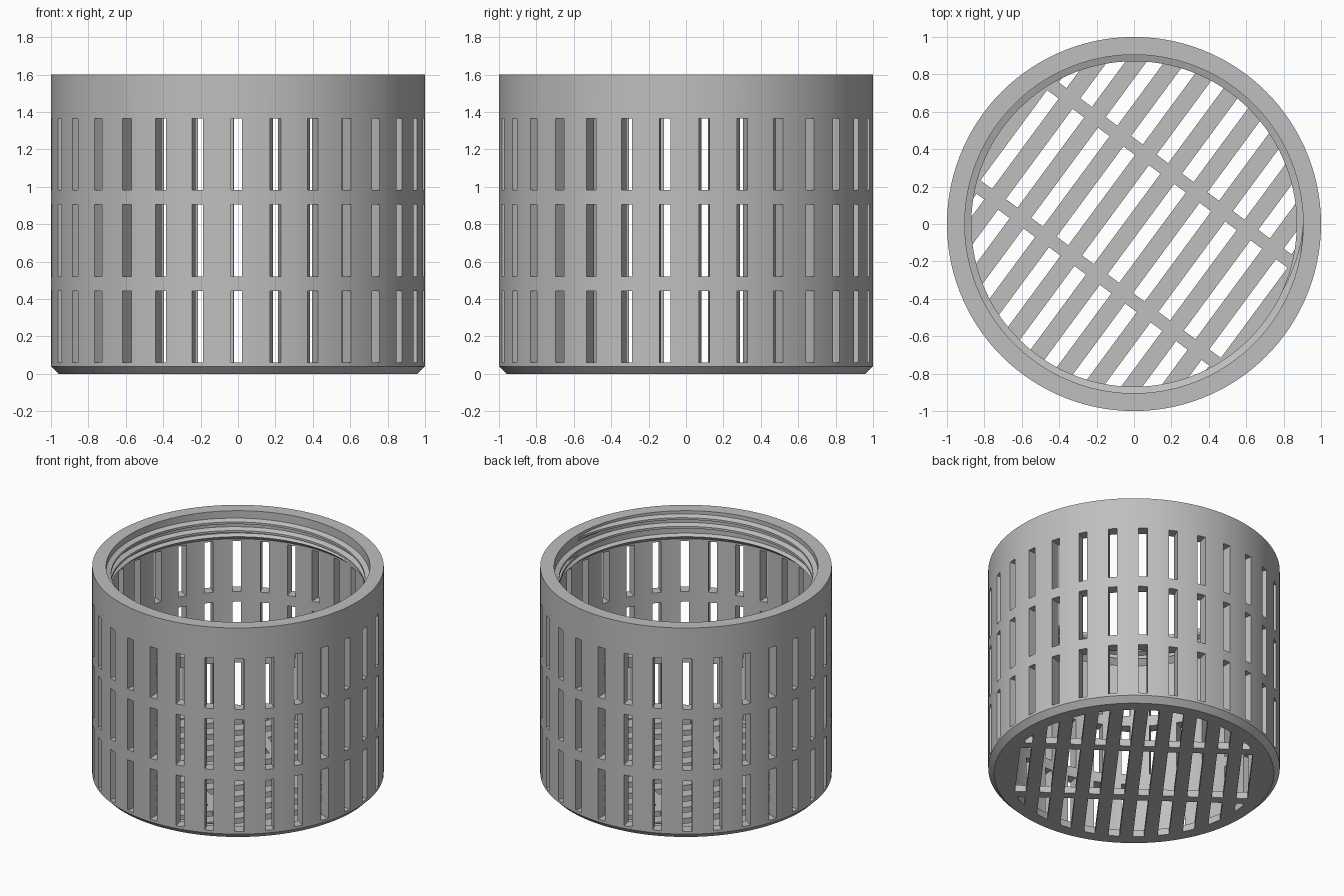
import bpy, bmesh
from math import sin, cos, pi, radians, sqrt
from mathutils import Matrix, Vector

old = bpy.data.objects.get("Cube")
if old:
    bpy.data.objects.remove(old, do_unlink=True)

grey = bpy.data.materials.new("plain_grey")
grey.use_nodes = True
colour = (0.52, 0.52, 0.52, 1)
grey.diffuse_color = colour
grey.node_tree.nodes["Principled BSDF"].inputs["Base Color"].default_value = colour

SEGMENTS = 120
TWIST = radians(-0.45)      # small turn of the whole slot pattern
WALL_INNER, THREAD_ROOT, THREAD_CREST = 0.92, 0.905, 0.87
FLOOR_TOP = 0.05


def make_object(name, bm):
    bmesh.ops.recalc_face_normals(bm, faces=bm.faces[:])
    mesh = bpy.data.meshes.new(name)
    bm.to_mesh(mesh)
    bm.free()
    mesh.materials.append(grey)
    obj = bpy.data.objects.new(name, mesh)
    bpy.context.collection.objects.link(obj)
    return obj


def select_only(obj):
    bpy.ops.object.select_all(action='DESELECT')
    obj.select_set(True)
    bpy.context.view_layer.objects.active = obj


def bridge(bm, a, b):
    n = len(a)
    for i in range(n):
        bm.faces.new((a[i], a[(i + 1) % n], b[(i + 1) % n], b[i]))


def lathe(name, profile):
    bm = bmesh.new()
    rings = [[bm.verts.new((r * cos(2 * pi * i / SEGMENTS), r * sin(2 * pi * i / SEGMENTS), z))
              for i in range(SEGMENTS)] for r, z in profile]
    for a, b in zip(rings, rings[1:]):
        bridge(bm, a, b)
    bm.faces.new(rings[0])
    bm.faces.new(rings[-1])
    return make_object(name, bm)


def prism(bm, outline, low, high):
    bottom = [bm.verts.new((x, y, low)) for x, y in outline]
    top = [bm.verts.new((x, y, high)) for x, y in outline]
    bridge(bm, bottom, top)
    bm.faces.new(bottom)
    bm.faces.new(top)


def cut(target, cutter):
    cutter.hide_render = True
    mod = target.modifiers.new("slots", 'BOOLEAN')
    mod.operation = 'DIFFERENCE'
    mod.solver = 'EXACT'
    mod.object = cutter
    select_only(target)
    bpy.ops.object.modifier_apply(modifier=mod.name)
    bpy.data.objects.remove(cutter, do_unlink=True)


# Basket body: floor, wall, lip under the thread, rim and bottom chamfer
body = lathe("basket_body", [
    (WALL_INNER, FLOOR_TOP), (WALL_INNER, 1.38), (0.88, 1.415), (THREAD_ROOT, 1.43),
    (THREAD_ROOT, 1.6), (1, 1.6), (1, 0.04), (0.96, 0)])

# Three rows of upright slots around the wall
bm = bmesh.new()
for low, high in ((0.06, 0.443), (0.521, 0.904), (0.982, 1.365)):
    for k in range(30):
        turn = Matrix.Rotation(radians(6 + 12 * k) + TWIST, 4, 'Z')
        place = turn @ Matrix.Translation((0.98, 0, (low + high) / 2))
        size = Matrix.Diagonal((0.24, 0.06, high - low, 1))
        bmesh.ops.create_cube(bm, size=1, matrix=place @ size)
cut(body, make_object("wall_slot_cutter", bm))

# Three rows of floor slots, the outer rows ending on a circle
bm = bmesh.new()
COUNT, PITCH, HALF, EDGE = 10, 0.169, 0.0385, 0.87
for k in range(COUNT):
    v = (k - (COUNT - 1) / 2) * PITCH
    sides = (v - HALF, v + HALF)
    prism(bm, [(-0.3, sides[0]), (0.3, sides[0]), (0.3, sides[1]), (-0.3, sides[1])], -0.1, 0.1)
    steps = [sides[0] + 2 * HALF * i / 6 for i in range(7)]
    arc = [(sqrt(EDGE ** 2 - w * w), w) for w in steps]
    arc = [p for p in arc if p[0] > 0.375]
    if len(arc) < 3:
        continue
    outline = [(0.37, arc[0][1])] + arc + [(0.37, arc[-1][1])]
    for sign in (1, -1):
        prism(bm, [(sign * x, y) for x, y in outline], -0.1, 0.1)
bmesh.ops.rotate(bm, verts=bm.verts[:], cent=Vector(),
                 matrix=Matrix.Rotation(radians(54) + TWIST, 3, 'Z'))
cut(body, make_object("floor_slot_cutter", bm))

# Screw thread: a tapered ridge swept along a helix inside the rim
bm = bmesh.new()
TURNS, RISE, START = 2, 0.065, 1.435
total = TURNS * SEGMENTS
sections = []
for i in range(total + 1):
    angle = 2 * pi * i / SEGMENTS
    z = START + RISE * i / SEGMENTS
    fade = min(1, i / 8, (total - i) / 8)
    crest = THREAD_ROOT - (THREAD_ROOT - THREAD_CREST) * max(fade, 0.05)
    shape = ((THREAD_ROOT + 0.01, -0.025), (crest, -0.008), (crest, 0.008),
             (THREAD_ROOT + 0.01, 0.025))
    sections.append([bm.verts.new((r * cos(angle), r * sin(angle), z + dz)) for r, dz in shape])
for a, b in zip(sections, sections[1:]):
    bridge(bm, a, b)
bm.faces.new(sections[0])
bm.faces.new(sections[-1])
thread = make_object("screw_thread", bm)

for obj in (body, thread):
    select_only(obj)
    bpy.ops.object.shade_smooth_by_angle(angle=radians(25))
